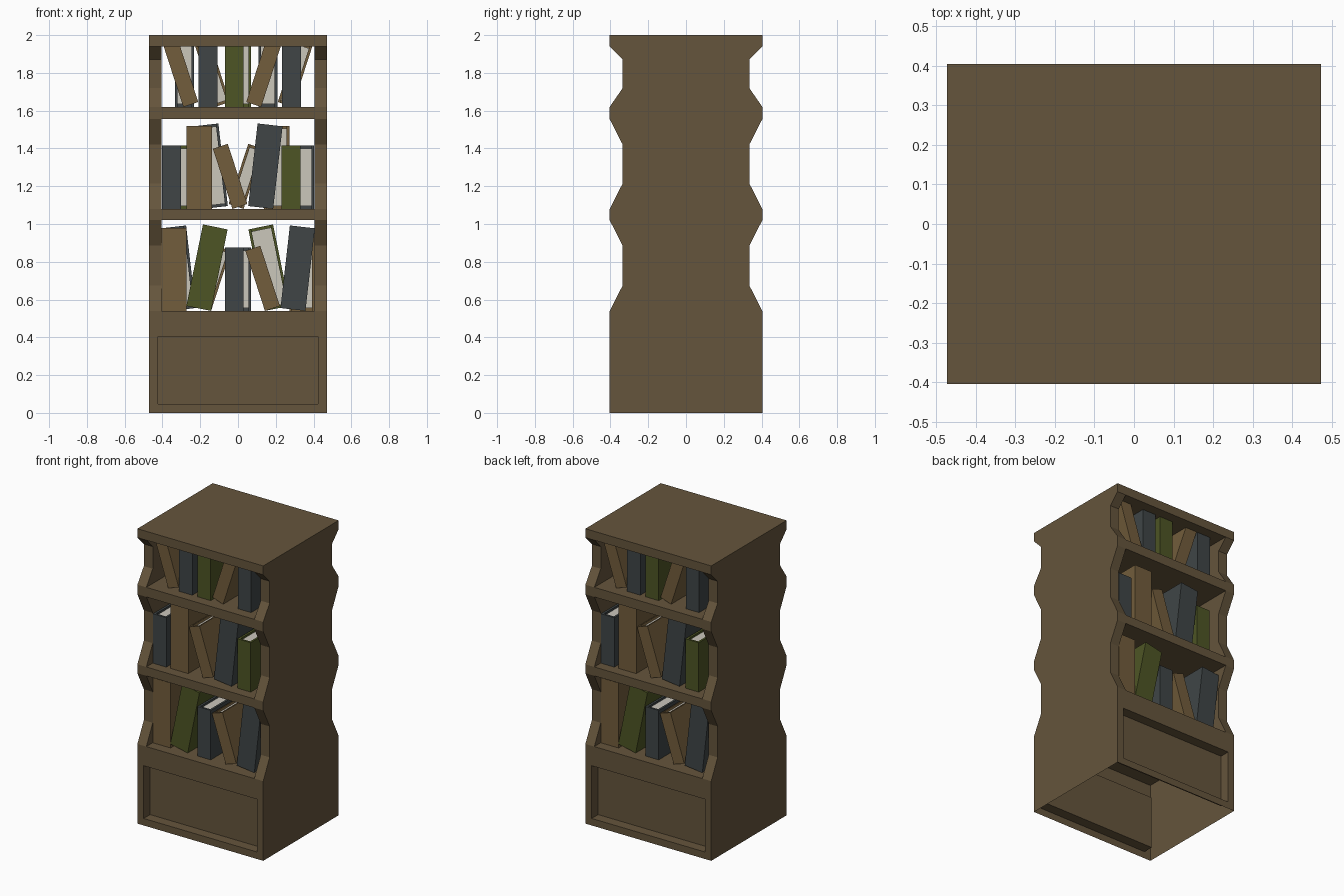
import bpy, bmesh
from math import radians, sin, pi
from mathutils import Matrix, Vector

if "Cube" in bpy.data.objects:
    bpy.data.objects.remove(bpy.data.objects["Cube"])


def material(name, rgb):
    m = bpy.data.materials.new(name)
    m.diffuse_color = (*rgb, 1)
    m.use_nodes = True
    m.node_tree.nodes["Principled BSDF"].inputs["Base Color"].default_value = m.diffuse_color
    return m


WOOD = material("wood", (0.13, 0.09, 0.045))
PAPER = material("paper", (0.6, 0.57, 0.5))
COVERS = {"brown": material("brown_cover", (0.17, 0.11, 0.045)),
          "slate": material("slate_cover", (0.05, 0.06, 0.062)),
          "green": material("green_cover", (0.075, 0.09, 0.018))}

HALF_W, HALF_D, NOTCH, WALL = 0.472, 0.404, 0.335, 0.067


def finish(name, bm, *mats):
    bmesh.ops.recalc_face_normals(bm, faces=bm.faces)
    mesh = bpy.data.meshes.new(name)
    bm.to_mesh(mesh)
    bm.free()
    for m in mats:
        mesh.materials.append(m)
    ob = bpy.data.objects.new(name, mesh)
    bpy.context.collection.objects.link(ob)
    return ob


def add_box(bm, lo, hi, mat=0):
    lo, hi = Vector(lo), Vector(hi)
    mtx = Matrix.Translation((lo + hi) / 2) @ Matrix.Diagonal((*(hi - lo), 1))
    verts = bmesh.ops.create_cube(bm, size=1, matrix=mtx)["verts"]
    for f in {f for v in verts for f in v.link_faces}:
        f.material_index = mat


# Plinth: hollow, open underneath, with a sunk panel front and back
bm = bmesh.new()
add_box(bm, (-HALF_W, -HALF_D, 0), (HALF_W, HALF_D, 0.54))
bm.normal_update()
bmesh.ops.delete(bm, geom=[f for f in bm.faces if f.normal.z < -0.5], context="FACES_ONLY")
panels = [f for f in bm.faces if abs(f.normal.y) > 0.5]
bmesh.ops.inset_individual(bm, faces=panels, thickness=WALL)
for f in panels:
    for v in f.verts:
        if v.co.z > 0.3:
            v.co.z = 0.405
sunk = bmesh.ops.extrude_discrete_faces(bm, faces=panels)["faces"]
for f in sunk:
    for v in f.verts:
        v.co.y = NOTCH if v.co.y > 0 else -NOTCH
finish("plinth", bm, WOOD)

# Side walls with a scalloped outline
steps = [(HALF_D, 0.54), (NOTCH, 0.675), (NOTCH, 0.885), (HALF_D, 1.02),
         (HALF_D, 1.08), (NOTCH, 1.215), (NOTCH, 1.42), (HALF_D, 1.555),
         (HALF_D, 1.62), (NOTCH, 1.72), (NOTCH, 1.87), (HALF_D, 1.94), (HALF_D, 2.0)]
outline = steps + [(-y, z) for y, z in reversed(steps)]
for side, x in (("left", -HALF_W), ("right", HALF_W - WALL)):
    bm = bmesh.new()
    face = bm.faces.new([bm.verts.new((x, y, z)) for y, z in outline])
    new = bmesh.ops.extrude_face_region(bm, geom=[face])["geom"]
    bmesh.ops.translate(bm, vec=(WALL, 0, 0),
                        verts=[g for g in new if isinstance(g, bmesh.types.BMVert)])
    # the extrusion keeps the first face, so both ends are closed
    finish(side + "_wall", bm, WOOD)

# Shelves and top
for name, z0, z1 in (("lower_shelf", 1.02, 1.08), ("upper_shelf", 1.555, 1.62),
                     ("top_board", 1.94, 2.0)):
    bm = bmesh.new()
    add_box(bm, (WALL - HALF_W, -HALF_D, z0), (HALF_W - WALL, HALF_D, z1))
    finish(name, bm, WOOD)

# Books: cover wrapped round the pages, spine facing outwards
SIZES = {"small": (0.10, 0.335), "thin": (0.083, 0.335), "large": (0.133, 0.44)}
DEPTH, CARD, LIP = 0.27, 0.014, 0.014


def book(shelf_z, x, size, colour, tilt, turn):
    w, h = SIZES[size]
    a = w / 2
    bm = bmesh.new()
    u = [(-a, 0), (a, 0), (a, DEPTH), (a - CARD, DEPTH), (a - CARD, CARD),
         (CARD - a, CARD), (CARD - a, DEPTH), (-a, DEPTH)]
    face = bm.faces.new([bm.verts.new((px, py, 0)) for px, py in u])
    new = bmesh.ops.extrude_face_region(bm, geom=[face])["geom"]
    bmesh.ops.translate(bm, vec=(0, 0, h),
                        verts=[g for g in new if isinstance(g, bmesh.types.BMVert)])
    add_box(bm, (CARD - a, CARD, LIP), (a - CARD, DEPTH - LIP, h - LIP), 1)
    ob = finish(colour + "_book", bm, COVERS[colour], PAPER)
    t = radians(tilt)
    ob.matrix_world = (Matrix.Rotation(turn, 4, "Z")
                       @ Matrix.Translation((x, -NOTCH, shelf_z + a * sin(abs(t))))
                       @ Matrix.Rotation(t, 4, "Y"))


ROWS = {
    0.54: [(-0.338, "large", "brown", 0), (-0.208, "large", "green", 11.5),
           (-0.02, "small", "slate", 0), (0.182, "thin", "brown", -18),
           (0.291, "large", "slate", 6.5)],
    1.08: [(-0.353, "small", "slate", 0), (-0.205, "large", "brown", 0),
           (0.01, "thin", "brown", -18), (0.12, "large", "slate", 6.5),
           (0.28, "small", "green", 0)],
    1.62: [(-0.25, "thin", "brown", -18), (-0.158, "small", "slate", 0),
           (-0.02, "small", "green", 0), (0.083, "thin", "brown", 18),
           (0.283, "small", "slate", 0)],
}
for turn in (0, pi):          # same row on the front and the back
    for z, row in ROWS.items():
        for spec in row:
            book(z, *spec, turn)
